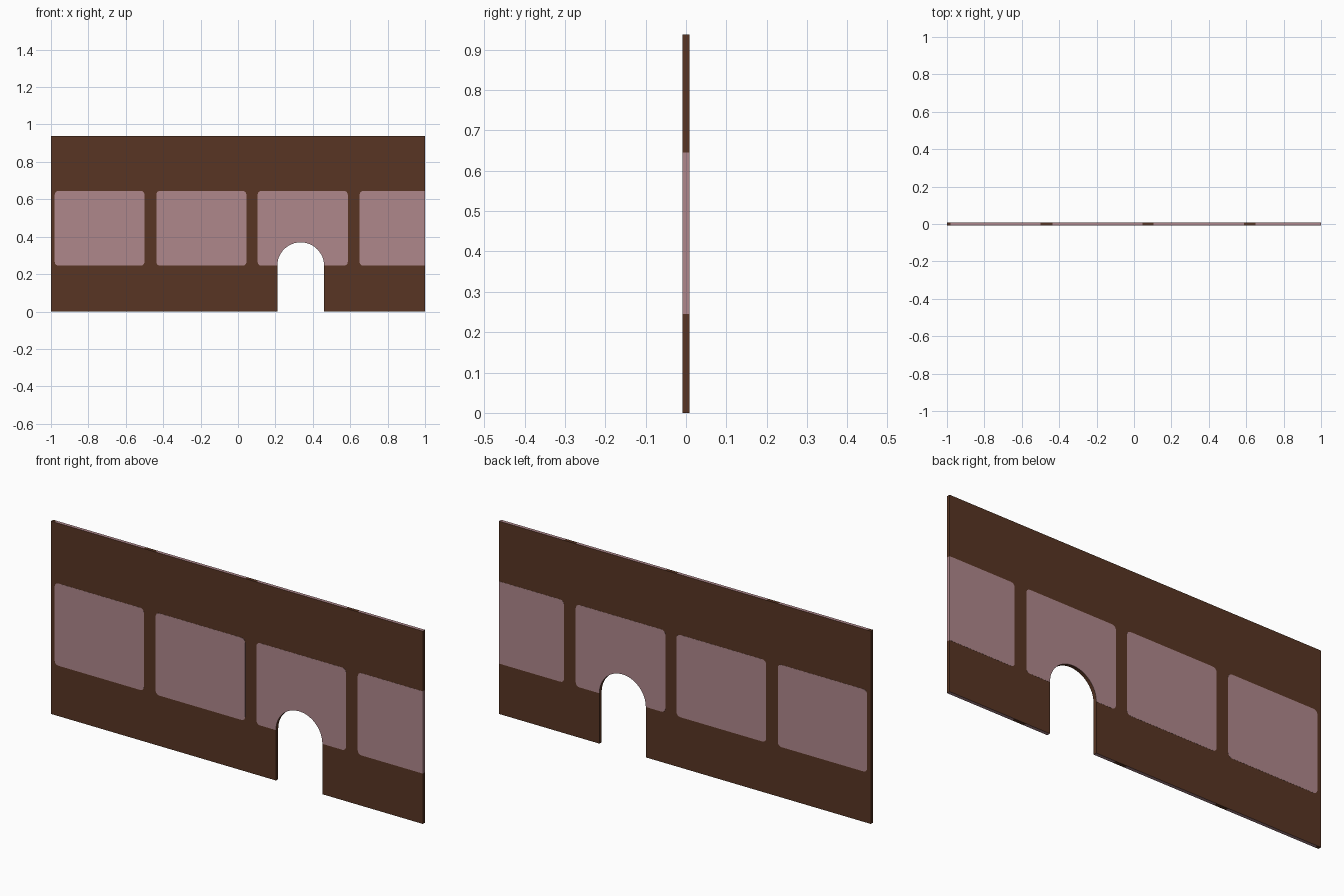
import bpy, bmesh, math

if "Cube" in bpy.data.objects:
    bpy.data.objects.remove(bpy.data.objects["Cube"])

HEIGHT, HALF_T, PLATE = 0.9375, 0.0083, 0.0006
ARCH_X, ARCH_R, SPRING = 0.335, 0.125, 0.245
WIN_Z0, WIN_Z1, CORNER = 0.245, 0.645, 0.02
WINDOWS = [(-0.98, -0.5), (-0.437, 0.045), (0.105, 0.587), (0.65, 1.0)]


def material(name, rgb):
    m = bpy.data.materials.new(name)
    m.diffuse_color = (*rgb, 1)
    m.use_nodes = True
    m.node_tree.nodes["Principled BSDF"].inputs["Base Color"].default_value = m.diffuse_color
    return m


BROWN = material("dark brown", (0.098, 0.036, 0.017))
PINK = material("dusty pink", (0.43, 0.245, 0.26))


def arc(cx, cz, r, a0, a1, n):
    return [(cx + r * math.cos(math.radians(a0 + (a1 - a0) * i / n)),
             cz + r * math.sin(math.radians(a0 + (a1 - a0) * i / n))) for i in range(n + 1)]


def prism(name, outline, y0, y1, mats):
    """Extrude an x-z outline from y0 to y1."""
    bm = bmesh.new()
    face = bm.faces.new([bm.verts.new((x, y0, z)) for x, z in outline])
    ext = bmesh.ops.extrude_face_region(bm, geom=[face], use_keep_orig=True)
    for v in ext["geom"]:
        if isinstance(v, bmesh.types.BMVert):
            v.co.y = y1
    bmesh.ops.recalc_face_normals(bm, faces=bm.faces[:])
    me = bpy.data.meshes.new(name)
    bm.to_mesh(me)
    bm.free()
    for m in mats:
        me.materials.append(m)
    ob = bpy.data.objects.new(name, me)
    bpy.context.collection.objects.link(ob)
    return ob


# Wall panel with arched doorway; its rim is split where window colour wraps over
stops = sorted({x for w in WINDOWS for x in w if x < 1})
left_leg, right_leg = ARCH_X - ARCH_R, ARCH_X + ARCH_R
outline = [(-1, 0)] + [(x, 0) for x in stops if x < left_leg] + [(left_leg, 0)]
outline += arc(ARCH_X, SPRING, ARCH_R, 180, 0, 24) + [(right_leg, 0)]
outline += [(x, 0) for x in stops if x > right_leg]
outline += [(1, 0), (1, WIN_Z0), (1, WIN_Z1), (1, HEIGHT)]
outline += [(x, HEIGHT) for x in reversed(stops)] + [(-1, HEIGHT)]
wall = prism("wall_panel", outline, -HALF_T, HALF_T, [BROWN, PINK])
for p in wall.data.polygons:
    c = p.center
    on_end = c.x > 0.999 and WIN_Z0 < c.z < WIN_Z1
    on_rim = abs(p.normal.z) > 0.99 and (c.z < 0.001 or c.z > HEIGHT - 0.001)
    if on_end or (on_rim and any(a < c.x < b for a, b in WINDOWS)):
        p.material_index = 1

# Window panels, thin plates on both faces
for i, (a, b) in enumerate(WINDOWS):
    r = CORNER
    pts = arc(a + r, WIN_Z0 + r, r, 180, 270, 4)
    if a < ARCH_X < b:
        pts += arc(ARCH_X, SPRING, ARCH_R, 180, 0, 24)
    if b < 1:
        pts += arc(b - r, WIN_Z0 + r, r, 270, 360, 4) + arc(b - r, WIN_Z1 - r, r, 0, 90, 4)
    else:
        pts += [(b, WIN_Z0), (b, WIN_Z1)]
    pts += arc(a + r, WIN_Z1 - r, r, 90, 180, 4)
    prism(f"front_window_{i + 1}", pts, -HALF_T - PLATE, -HALF_T, [PINK])
    prism(f"back_window_{i + 1}", pts, HALF_T, HALF_T + PLATE, [PINK])
